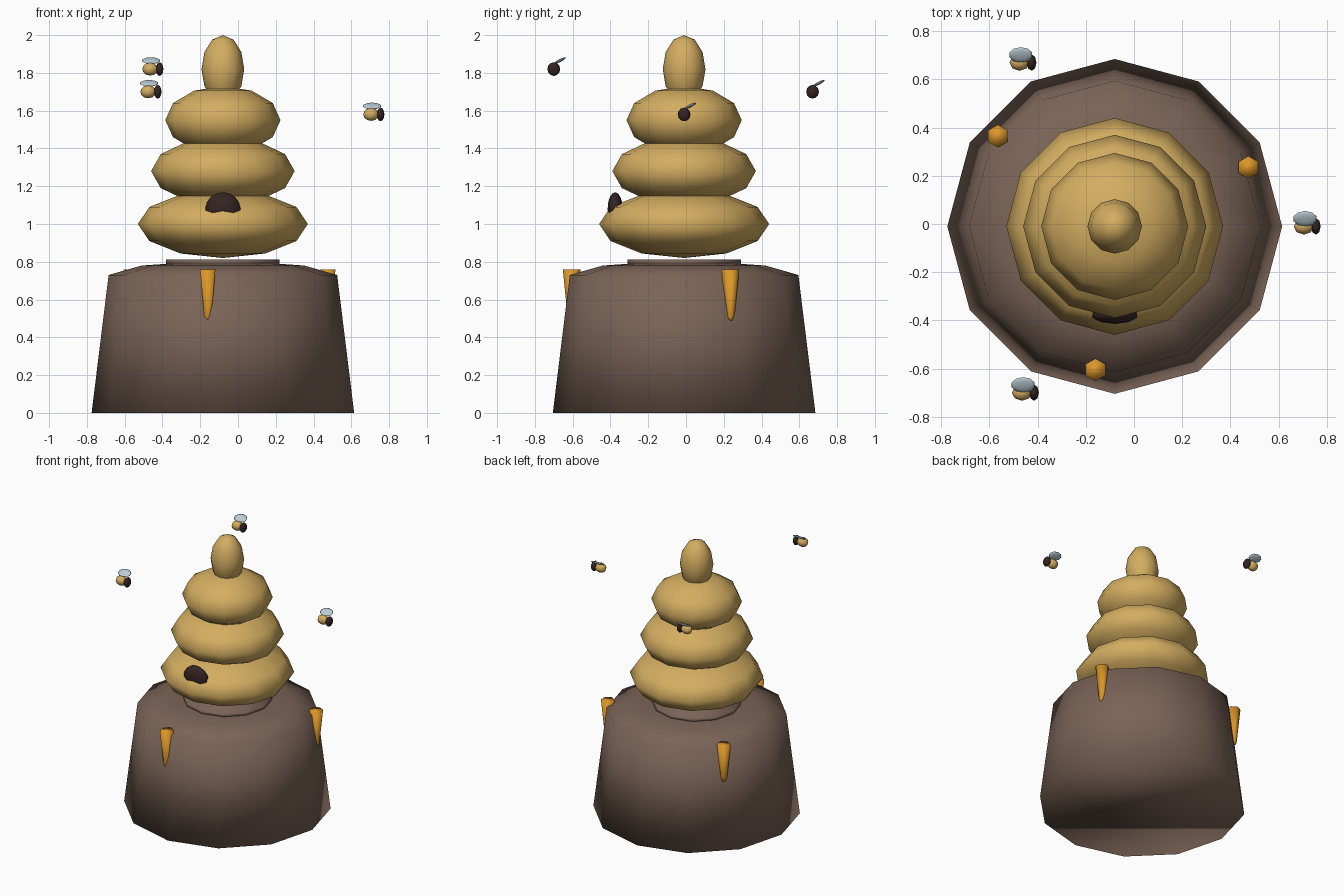
import bpy, bmesh, math
from mathutils import Matrix, Vector

if "Cube" in bpy.data.objects:
    bpy.data.objects.remove(bpy.data.objects["Cube"])

CX, CY = -0.08, -0.01


def material(name, rgb):
    m = bpy.data.materials.new(name)
    lin = [c / 12.92 if c <= 0.04045 else ((c + 0.055) / 1.055) ** 2.4 for c in rgb]
    m.diffuse_color = (*lin, 1)
    m.use_nodes = True
    m.node_tree.nodes["Principled BSDF"].inputs["Base Color"].default_value = m.diffuse_color
    return m


STRAW = material("straw gold", (0.83, 0.68, 0.38))
WOOD = material("stump brown", (0.48, 0.39, 0.34))
HONEY = material("honey amber", (0.86, 0.59, 0.16))
DARK = material("dark brown", (0.20, 0.14, 0.13))
WING = material("wing grey", (0.74, 0.80, 0.84))


def finish(bm, name, mat):
    bmesh.ops.recalc_face_normals(bm, faces=bm.faces)
    me = bpy.data.meshes.new(name)
    bm.to_mesh(me)
    bm.free()
    me.materials.append(mat)
    for p in me.polygons:
        p.use_smooth = True
    ob = bpy.data.objects.new(name, me)
    bpy.context.collection.objects.link(ob)
    return ob


def ellipsoid(name, mat, loc, radii, seg=12, rings=6, tilt=0.0):
    bm = bmesh.new()
    bmesh.ops.create_uvsphere(bm, u_segments=seg, v_segments=rings, radius=1)
    bm.transform(Matrix.Translation(loc) @ Matrix.Rotation(tilt, 4, 'X')
                 @ Matrix.Diagonal((*radii, 1)))
    return finish(bm, name, mat)


def turned(name, mat, loc, profile, seg, phase=0.0):
    """Closed solid of revolution from (radius, z) points, bottom to top."""
    bm = bmesh.new()
    rings = []
    for r, z in profile:
        angles = [phase + 2 * math.pi * i / seg for i in range(seg)]
        rings.append([bm.verts.new(Vector(loc) + Vector((r * math.cos(a), r * math.sin(a), z)))
                      for a in angles])
    for lo, hi in zip(rings, rings[1:]):
        for i in range(seg):
            j = (i + 1) % seg
            bm.faces.new((lo[i], lo[j], hi[j], hi[i]))
    bm.faces.new(rings[0][::-1])
    bm.faces.new(rings[-1])
    return finish(bm, name, mat)


# Stump with a gently domed top, and the thin stand under the hive
turned("stump", WOOD, (CX, CY, 0),
       [(0.695, 0), (0.605, 0.73), (0.43, 0.78), (0.29, 0.79)], 12)
turned("hive_stand", WOOD, (CX, CY, 0), [(0.30, 0.785), (0.30, 0.812)], 12)

# Stacked straw coils and top knob
for i, (r, z) in enumerate([(0.45, 1.0), (0.38, 1.28), (0.305, 1.55), (0.113, 1.82)]):
    name = "hive_knob" if i == 3 else f"hive_coil_{i + 1}"
    ellipsoid(name, STRAW, (CX, CY, z), (r, r, 0.18))

# Entrance hole
ellipsoid("hive_entrance", DARK, (CX, -0.375, 1.08), (0.098, 0.04, 0.088), 10, 8)

# Honey drips over the stump rim
for i, (x, y) in enumerate([(-0.16, -0.605), (0.475, 0.235), (-0.565, 0.365)]):
    turned(f"honey_drip_{i + 1}", HONEY, (x, y, 0),
           [(0.016, 0.488), (0.022, 0.51), (0.047, 0.758)], 6, math.pi / 6)

# Bees: body, head and one raised wing pair
for i, (x, y, z) in enumerate([(0.705, -0.01, 1.58), (-0.465, -0.70, 1.82), (-0.475, 0.67, 1.70)]):
    ellipsoid(f"bee_body_{i + 1}", STRAW, (x, y, z), (0.042, 0.034, 0.034), 8, 6)
    ellipsoid(f"bee_head_{i + 1}", DARK, (x + 0.05, y, z), (0.02, 0.034, 0.036), 8, 6)
    ellipsoid(f"bee_wing_{i + 1}", WING, (x + 0.005, y + 0.032, z + 0.045),
              (0.05, 0.036, 0.008), 10, 6, math.radians(27))
